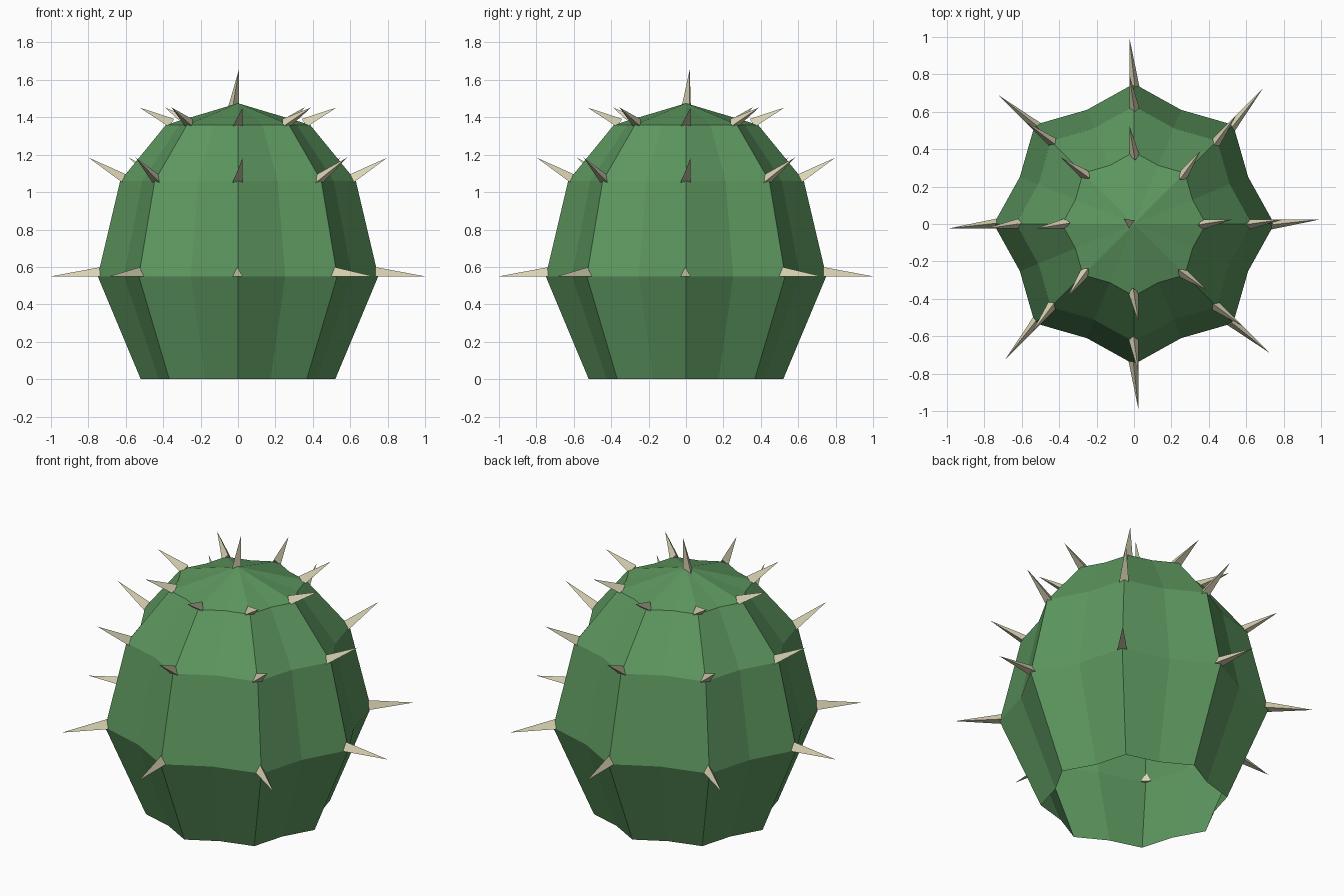
import bpy, bmesh
from math import cos, sin, pi, radians
from mathutils import Vector

if "Cube" in bpy.data.objects:
    bpy.data.objects.remove(bpy.data.objects["Cube"])

RIBS = 8
VALLEY = 0.88  # groove radius relative to ridge radius


def material(name, rgb):
    m = bpy.data.materials.new(name)
    m.diffuse_color = (*rgb, 1)
    m.use_nodes = True
    m.node_tree.nodes["Principled BSDF"].inputs["Base Color"].default_value = m.diffuse_color
    return m


def finish(name, bm, mat):
    bmesh.ops.recalc_face_normals(bm, faces=bm.faces[:])
    me = bpy.data.meshes.new(name)
    bm.to_mesh(me)
    bm.free()
    me.materials.append(mat)
    ob = bpy.data.objects.new(name, me)
    bpy.context.collection.objects.link(ob)
    return ob


# Ribbed body: star-shaped rings bridged upward to an apex, open underneath
profile = [(0.52, 0.0), (0.75, 0.55), (0.63, 1.06), (0.385, 1.36)]
APEX = 1.475
n = RIBS * 2
bm = bmesh.new()
rings = []
for r, z in profile:
    ring = []
    for i in range(n):
        rr = r * (VALLEY if i % 2 else 1)
        a = 2 * pi * i / n
        ring.append(bm.verts.new((rr * cos(a), rr * sin(a), z)))
    rings.append(ring)
top = bm.verts.new((0, 0, APEX))
for i in range(n):
    j = (i + 1) % n
    for lo, hi in zip(rings, rings[1:]):
        bm.faces.new((lo[i], lo[j], hi[j], hi[i]))
    bm.faces.new((rings[-1][i], rings[-1][j], top))
finish("cactus_body", bm, material("green_skin", (0.11, 0.31, 0.115)))

# Spines: slim three-sided thorns, each slightly sunk into a ridge corner
bm = bmesh.new()


def spine(point, out, side, length):
    up = out.cross(side)
    root = point - out * 0.02
    a = bm.verts.new(root - side * 0.03)
    b = bm.verts.new(root - side * 0.005 + up * 0.05)
    c = bm.verts.new(root + side * 0.025)
    tip = bm.verts.new(root + side * 0.025 + out * length)
    for f in ((a, b, c), (a, b, tip), (b, c, tip), (c, a, tip)):
        bm.faces.new(f)


# Ring index in the profile, upward tilt, spine length
for k, tilt, length in ((1, 0, 0.268), (2, 36.4, 0.23), (3, 33, 0.19)):
    r, z = profile[k]
    t = radians(tilt)
    for i in range(RIBS):
        a = 2 * pi * i / RIBS
        radial = Vector((cos(a), sin(a), 0))
        side = Vector((-sin(a), cos(a), 0))
        out = radial * cos(t) + Vector((0, 0, sin(t)))
        spine(radial * r + Vector((0, 0, z)), out, side, length)

# Crown spine on the apex
spine(Vector((-0.01, 0, APEX)), Vector((0, 0, 1)),
      Vector((0.6, 0.8, 0)), 0.2)
finish("spines", bm, material("spine_tan", (0.70, 0.66, 0.46)))
